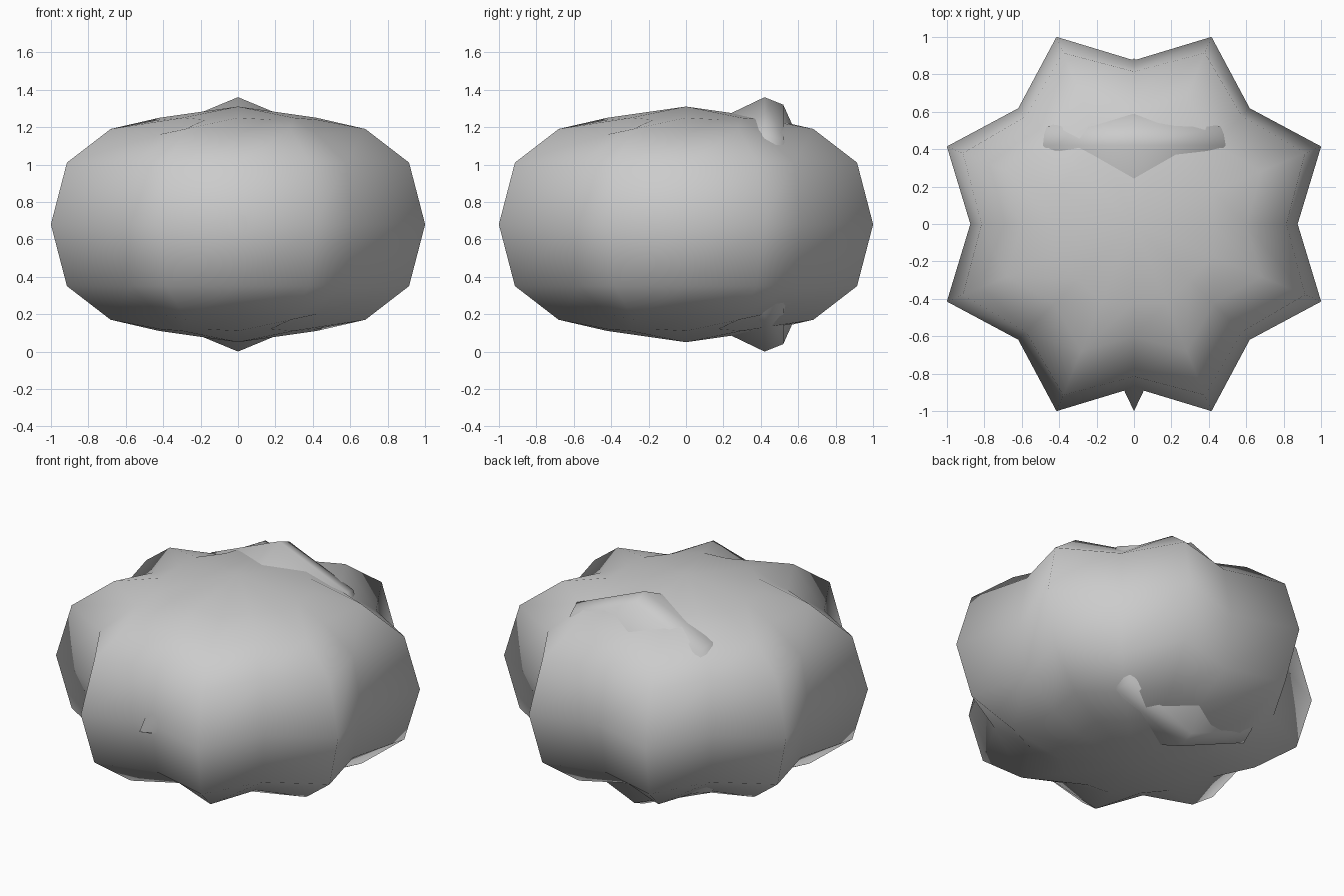
import bpy, bmesh
from math import sin, cos, pi
from mathutils import Matrix

if "Cube" in bpy.data.objects:
    bpy.data.objects.remove(bpy.data.objects["Cube"])

MID = 0.68  # height of the horizontal symmetry plane


def lathe(name, rings, bottom, top, turn):
    """Skin closed rings of (radius, height) points around z, capped by two poles."""
    bm = bmesh.new()
    rows = []
    for ring in rings:
        n = len(ring)
        rows.append([bm.verts.new((r * cos(2 * pi * i / n), r * sin(2 * pi * i / n), h))
                     for i, (r, h) in enumerate(ring)])
    low, high = bm.verts.new((0, 0, bottom)), bm.verts.new((0, 0, top))
    for i in range(n):
        j = (i + 1) % n
        bm.faces.new((low, rows[0][j], rows[0][i]))
        bm.faces.new((high, rows[-1][i], rows[-1][j]))
        for a, b in zip(rows, rows[1:]):
            bm.faces.new((a[i], a[j], b[j], b[i]))
    bm.transform(Matrix.Translation((0, 0, MID)) @ turn)
    bmesh.ops.recalc_face_normals(bm, faces=bm.faces)
    for f in bm.faces:
        f.smooth = True
    mesh = bpy.data.meshes.new(name)
    bm.to_mesh(mesh)
    bm.free()
    obj = bpy.data.objects.new(name, mesh)
    bpy.context.collection.objects.link(obj)
    return obj


# Lobed body: alternating groove and ridge points, eight lobes, mirrored top/bottom
half = [((0.875, 0), (1.083, 0)),
        ((0.815, 0.33), (0.99, 0.33)),
        ((0.60, 0.48), (0.737, 0.51)),
        ((0.42, 0.57), (0.455, 0.56))]
lower = [tuple((r, -h) for r, h in pair) for pair in half[:0:-1]]
lathe("lobed_body", [list(pair) * 8 for pair in lower + half],
      -0.63, 0.63, Matrix.Identity(4))

# Eight-sided cone core lying along y, its tip at the front
profile = [(0.68, 0.42), (0.64, 0.52), (0.44, 0.61)]
lathe("cone_core", [[p] * 8 for p in profile], -1.0, 0.885,
      Matrix.Rotation(-pi / 2, 4, 'X'))
